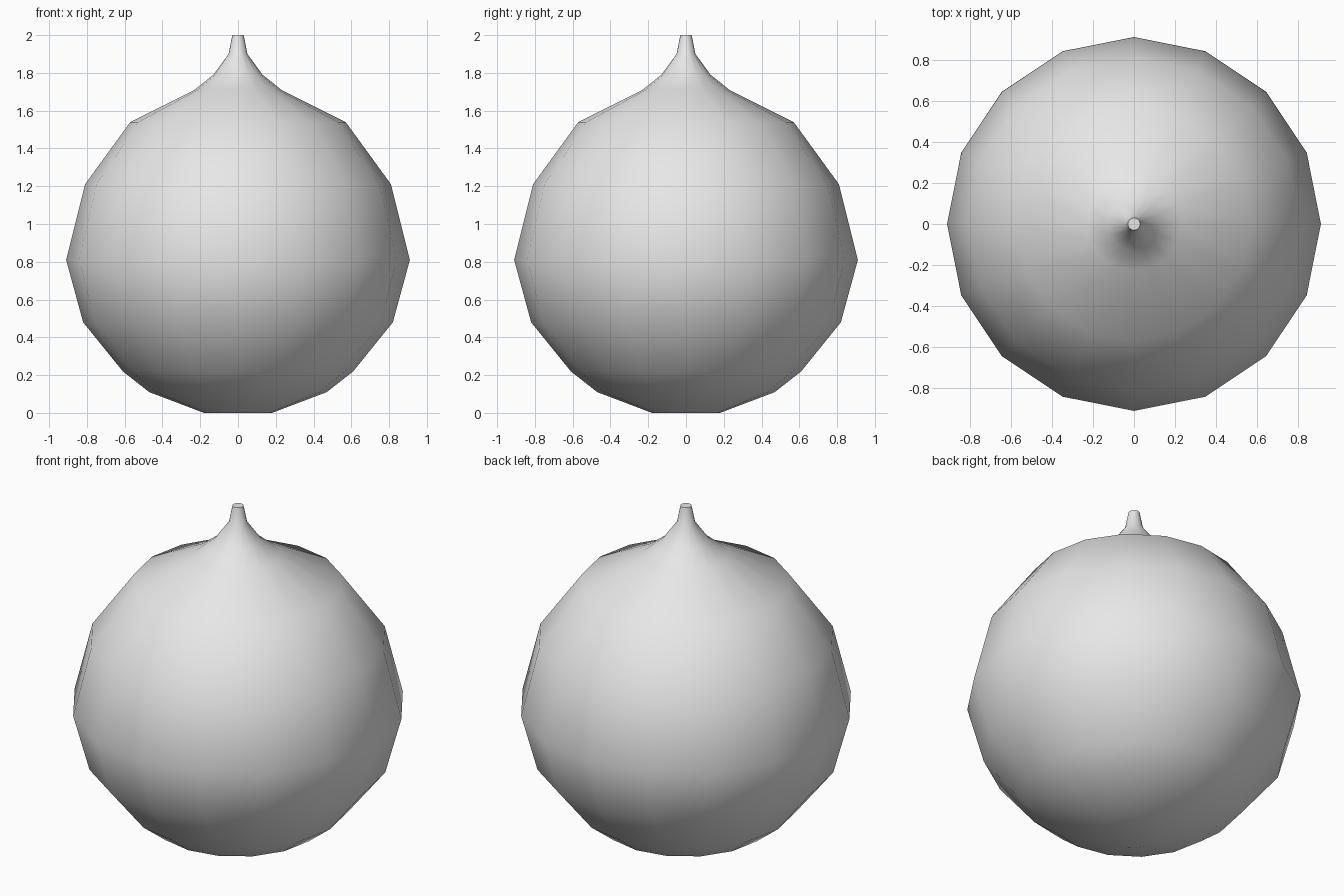
import bpy, bmesh, math
from mathutils import Vector

if "Cube" in bpy.data.objects:
    bpy.data.objects.remove(bpy.data.objects["Cube"], do_unlink=True)

SIDES = 16
# (radius, height) from the flat base up to the stem tip
PROFILE = [(0.18, 0), (0.47, 0.11), (0.61, 0.22), (0.82, 0.48), (0.91, 0.81),
           (0.81, 1.21), (0.57, 1.54), (0.23, 1.71), (0.13, 1.79),
           (0.05, 1.9), (0.03, 2)]


def make_material(name, color):
    mat = bpy.data.materials.new(name)
    mat.use_nodes = True
    mat.diffuse_color = color
    mat.node_tree.nodes["Principled BSDF"].inputs["Base Color"].default_value = color
    return mat


def lathe(name, profile, mat):
    bm = bmesh.new()
    rings = []
    for r, z in profile:
        angles = [math.tau * i / SIDES for i in range(SIDES)]
        rings.append([bm.verts.new(Vector((r * math.cos(a), r * math.sin(a), z)))
                      for a in angles])
    for low, high in zip(rings, rings[1:]):
        for i in range(SIDES):
            j = (i + 1) % SIDES
            bm.faces.new((low[i], low[j], high[j], high[i]))
    # Flat base and stem tip
    bm.faces.new(list(reversed(rings[0])))
    bm.faces.new(rings[-1])
    mesh = bpy.data.meshes.new(name)
    bm.to_mesh(mesh)
    bm.free()
    mesh.materials.append(mat)
    obj = bpy.data.objects.new(name, mesh)
    bpy.context.collection.objects.link(obj)
    return obj


# Round bulb body drawn up into a thin stem
bulb = lathe("bulb_body", PROFILE, make_material("light_grey", (0.8, 0.8, 0.8, 1)))
bpy.ops.object.select_all(action="DESELECT")
bulb.select_set(True)
bpy.context.view_layer.objects.active = bulb
bpy.ops.object.shade_smooth_by_angle(angle=math.radians(50))
